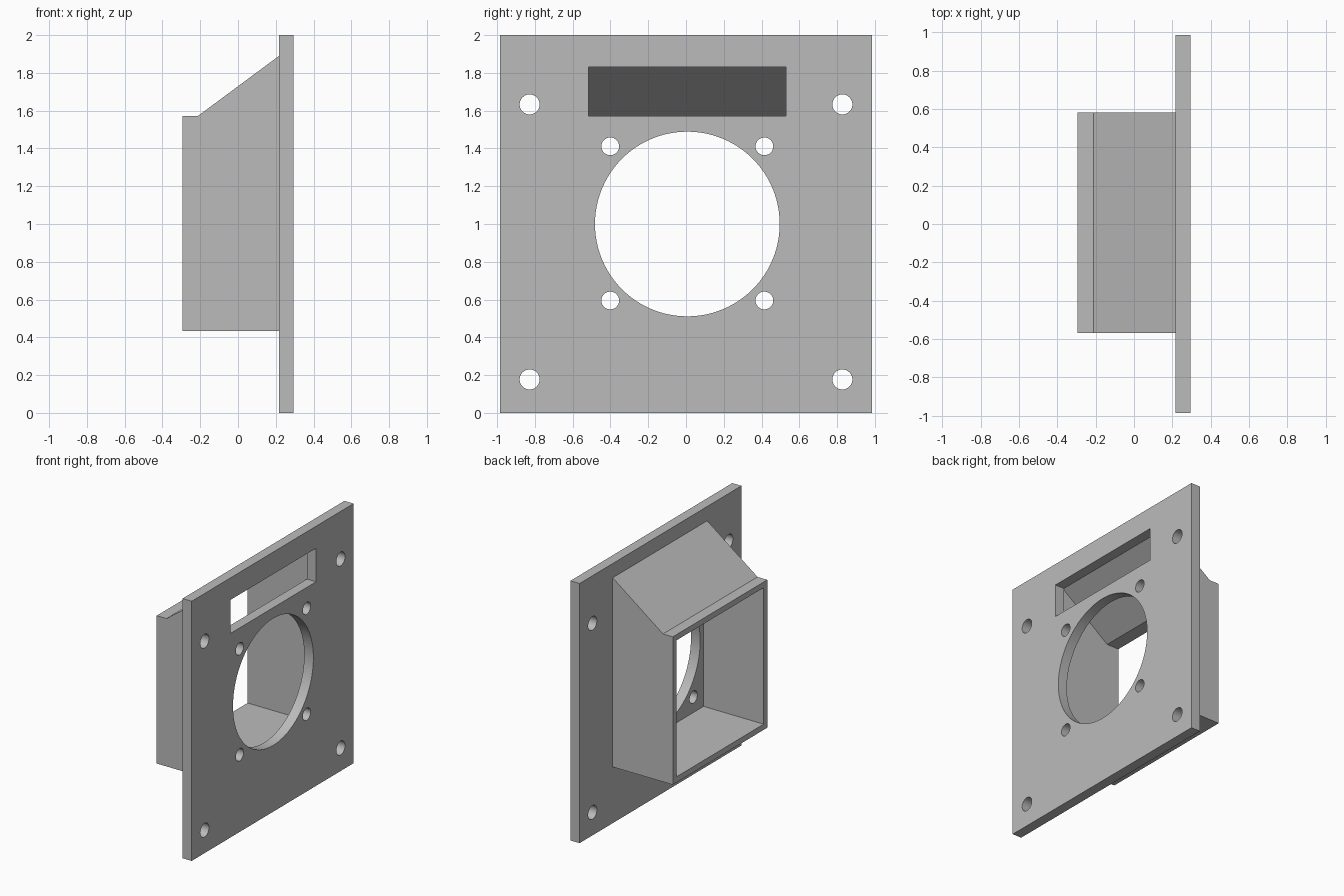
import bpy
import bmesh
import math
from mathutils import Matrix

cube = bpy.data.objects.get("Cube")
if cube:
    bpy.data.objects.remove(cube, do_unlink=True)

grey = bpy.data.materials.new("plain grey")
grey.use_nodes = True
grey.diffuse_color = (0.5, 0.5, 0.5, 1)
grey.node_tree.nodes["Principled BSDF"].inputs["Base Color"].default_value = grey.diffuse_color

BACK, FRONT = 0.217, 0.295   # plate faces along x
MID = 0.007                  # openings and duct sit slightly off centre in y


def add_object(name, bm):
    bmesh.ops.remove_doubles(bm, verts=bm.verts, dist=1e-5)
    bmesh.ops.recalc_face_normals(bm, faces=bm.faces)
    mesh = bpy.data.meshes.new(name)
    bm.to_mesh(mesh)
    bm.free()
    mesh.materials.clear()
    mesh.materials.append(grey)
    obj = bpy.data.objects.new(name, mesh)
    bpy.context.collection.objects.link(obj)
    bpy.ops.object.select_all(action="DESELECT")
    obj.select_set(True)
    bpy.context.view_layer.objects.active = obj
    bpy.ops.object.shade_smooth_by_angle(angle=math.radians(30))
    return obj


def rectangle(y0, y1, z0, z1):
    return [(y0, z0), (y1, z0), (y1, z1), (y0, z1)]


def circle(y, z, r, n):
    return [(y + r * math.cos(math.tau * i / n), z + r * math.sin(math.tau * i / n))
            for i in range(n)]


# Mounting plate: outline with slot, fan opening and screw holes
loops = [rectangle(-0.985, 0.985, 0, 2),
         rectangle(MID - 0.522, MID + 0.522, 1.572, 1.83),
         circle(MID, 1.0, 0.489, 96)]
for side in (-1, 1):
    for level in (-1, 1):
        loops.append(circle(MID + side * 0.408, 1.003 + level * 0.408, 0.047, 32))
        loops.append(circle(side * 0.828, 0.905 + level * 0.728, 0.053, 32))

curve = bpy.data.curves.new("plate_outline", "CURVE")
curve.dimensions = "2D"
curve.fill_mode = "BOTH"
curve.extrude = (FRONT - BACK) / 2
for loop in loops:
    spline = curve.splines.new("POLY")
    spline.points.add(len(loop) - 1)
    for point, (y, z) in zip(spline.points, loop):
        point.co = (y, z, 0, 1)
    spline.use_cyclic_u = True
outline = bpy.data.objects.new("plate_outline", curve)
bpy.context.collection.objects.link(outline)
bpy.context.view_layer.update()
filled = outline.evaluated_get(bpy.context.evaluated_depsgraph_get())
bm = bmesh.new()
bm.from_mesh(filled.to_mesh())
filled.to_mesh_clear()
bpy.data.objects.remove(outline, do_unlink=True)
# outline axes (x, y, z) become (y, z, x)
turn = Matrix(((0, 0, 1, 0), (1, 0, 0, 0), (0, 1, 0, 0), (0, 0, 0, 1)))
bm.transform(Matrix.Translation(((BACK + FRONT) / 2, 0, 0)) @ turn)
add_object("mounting_plate", bm)

# Duct: rectangular tube with a sloped roof, lofted outside then back inside
wall = 0.044
stations = [(BACK, 1.89, 0), (-0.212, 1.572, 0), (-0.295, 1.572, 0),
            (-0.295, 1.528, wall), (-0.191, 1.528, wall), (BACK, 1.832, wall)]
bm = bmesh.new()
rings = []
for x, top, inset in stations:
    half = 0.575 - inset
    rings.append([bm.verts.new((x, y, z)) for y, z in
                  rectangle(MID - half, MID + half, 0.433 + inset, top)])
for a, b in zip(rings, rings[1:]):
    for i in range(4):
        j = (i + 1) % 4
        bm.faces.new((a[i], a[j], b[j], b[i]))
add_object("duct", bm)
